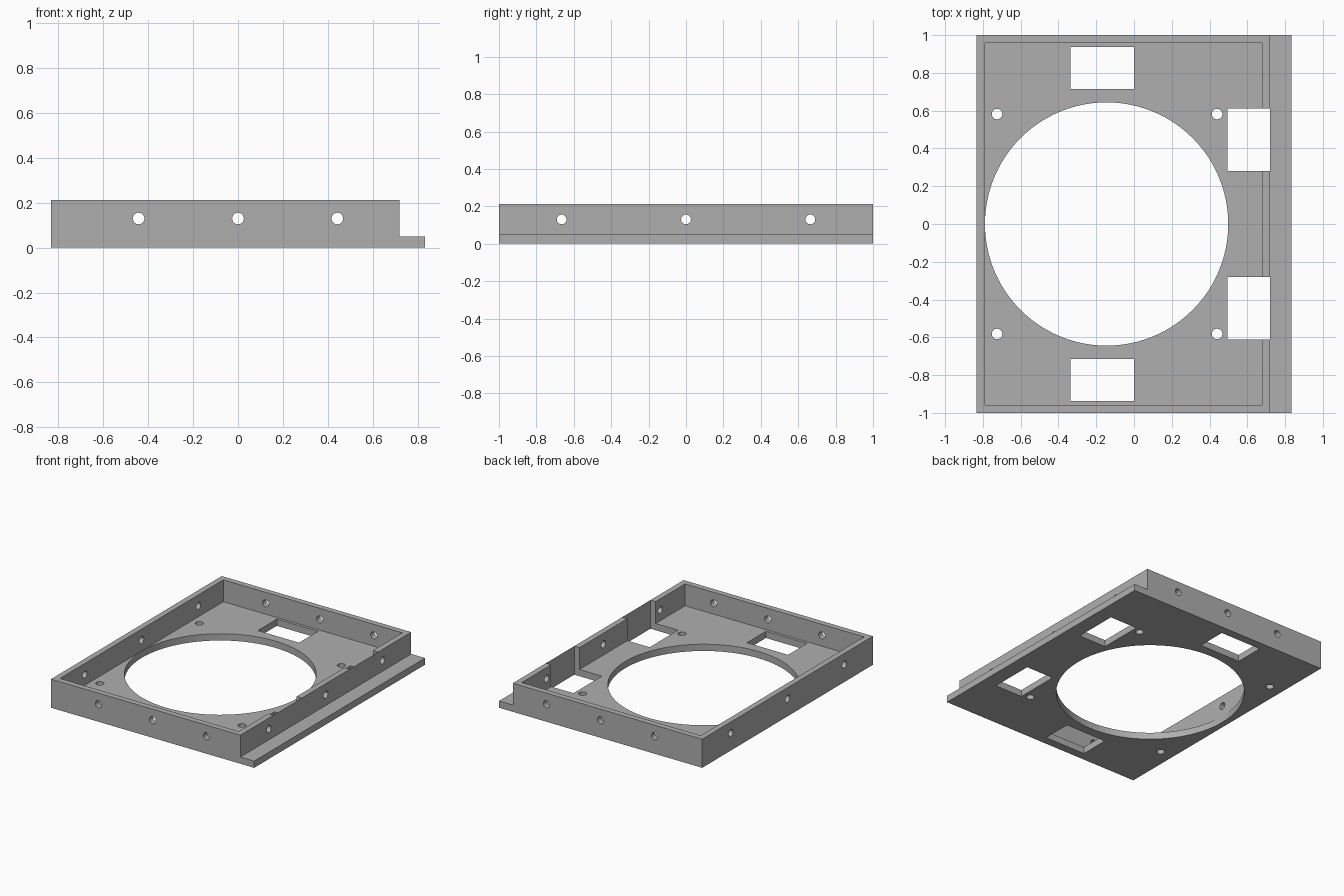
import bpy, bmesh, math
from mathutils import Matrix

if "Cube" in bpy.data.objects:
    bpy.data.objects.remove(bpy.data.objects["Cube"])

X0, X1, LIP = -0.833, 0.72, 0.833     # rim left, rim right, lip edge
FLOOR, TOP, WALL = 0.05, 0.212, 0.043  # floor thickness, rim height, wall thickness

grey = bpy.data.materials.new("grey plastic")
grey.diffuse_color = (0.43, 0.43, 0.43, 1)
grey.use_nodes = True
grey.node_tree.nodes["Principled BSDF"].inputs["Base Color"].default_value = grey.diffuse_color


def make_object(name, bm):
    bmesh.ops.recalc_face_normals(bm, faces=bm.faces)
    mesh = bpy.data.meshes.new(name)
    bm.to_mesh(mesh)
    bm.free()
    mesh.materials.append(grey)
    obj = bpy.data.objects.new(name, mesh)
    bpy.context.collection.objects.link(obj)
    return obj


def add_box(bm, x0, x1, y0, y1, z0, z1):
    m = (Matrix.Translation(((x0 + x1) / 2, (y0 + y1) / 2, (z0 + z1) / 2))
         @ Matrix.Diagonal((x1 - x0, y1 - y0, z1 - z0, 1)))
    bmesh.ops.create_cube(bm, size=1, matrix=m)


def add_cylinder(bm, centre, radius, depth, axis="Z", sides=24):
    turn = {"X": Matrix.Rotation(math.pi / 2, 4, "Y"),
            "Y": Matrix.Rotation(math.pi / 2, 4, "X"),
            "Z": Matrix.Identity(4)}[axis]
    bmesh.ops.create_cone(bm, cap_ends=True, segments=sides, radius1=radius,
                          radius2=radius, depth=depth,
                          matrix=Matrix.Translation(centre) @ turn)


# Tray body: stepped side profile extruded front to back
bm = bmesh.new()
profile = [(X0, 0), (LIP, 0), (LIP, FLOOR), (X1, FLOOR), (X1, TOP), (X0, TOP)]
face = bm.faces.new([bm.verts.new((x, -1, z)) for x, z in profile])
ext = bmesh.ops.extrude_face_region(bm, geom=[face])
bmesh.ops.translate(bm, vec=(0, 2, 0),
                    verts=[v for v in ext["geom"] if isinstance(v, bmesh.types.BMVert)])
tray = make_object("mounting_tray", bm)

cutters = []

# Inner pocket
bm = bmesh.new()
add_box(bm, X0 + WALL, X1 - WALL, -1 + WALL, 1 - WALL, FLOOR, 0.4)
cutters.append(make_object("pocket_cutter", bm))

# Large round opening and four floor screw holes
bm = bmesh.new()
add_cylinder(bm, (-0.145, 0, 0), 0.644, 0.3, sides=96)
for x in (-0.725, 0.44):
    for y in (-0.582, 0.582):
        add_cylinder(bm, (x, y, 0), 0.028, 0.3)
cutters.append(make_object("floor_hole_cutter", bm))

# Rectangular openings; the right-hand pair also notches the rim
bm = bmesh.new()
for lo, hi in ((0.714, 0.936), (-0.936, -0.714)):
    add_box(bm, -0.337, 0, lo, hi, -0.1, 0.15)
for lo, hi in ((0.28, 0.612), (-0.612, -0.28)):
    add_box(bm, 0.494, X1, lo, hi, -0.1, 0.4)
cutters.append(make_object("window_cutter", bm))

# Screw holes through all four walls
bm = bmesh.new()
for x in (-0.443, 0, 0.443):
    for y in (-0.98, 0.98):
        add_cylinder(bm, (x, y, 0.13), 0.026, 0.2, "Y")
for y in (-0.665, 0, 0.665):
    for x in (X0 + WALL / 2, X1 - WALL / 2):
        add_cylinder(bm, (x, y, 0.13), 0.026, 0.2, "X")
cutters.append(make_object("wall_hole_cutter", bm))

# Apply the cuts, then remove the cutters
bpy.context.view_layer.objects.active = tray
tray.select_set(True)
for cutter in cutters:
    cutter.hide_render = True
    mod = tray.modifiers.new(cutter.name, "BOOLEAN")
    mod.operation = "DIFFERENCE"
    mod.solver = "EXACT"
    mod.object = cutter
    bpy.ops.object.modifier_apply(modifier=mod.name)
    bpy.data.objects.remove(cutter)

bpy.ops.object.shade_smooth_by_angle(angle=math.radians(30))
